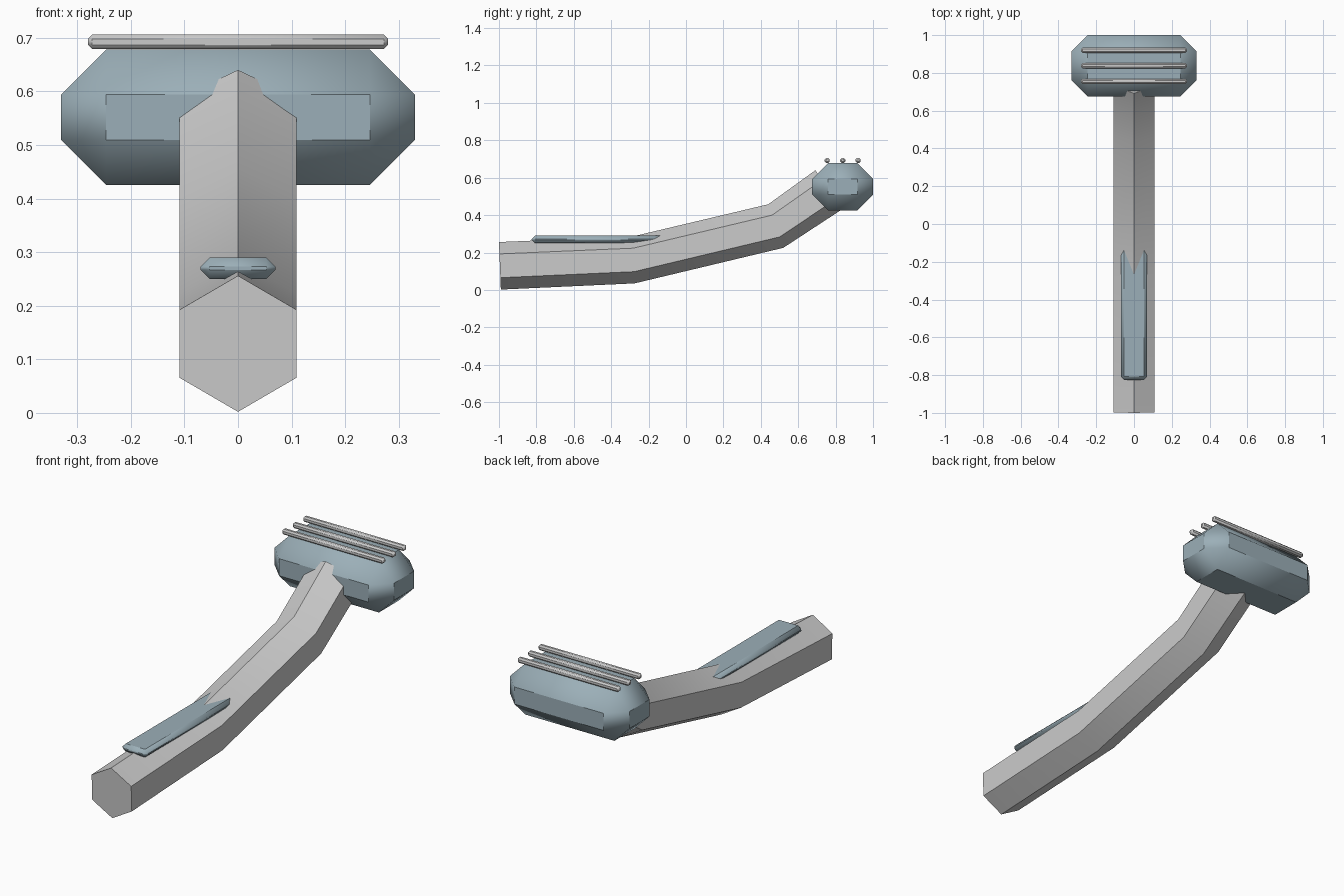
import bpy, bmesh, math
from mathutils import Vector

if "Cube" in bpy.data.objects:
    bpy.data.objects.remove(bpy.data.objects["Cube"])

# Blue-grey plastic for head and grip
blue = bpy.data.materials.new("blue_grey")
blue.diffuse_color = (0.33, 0.43, 0.48, 1)
blue.use_nodes = True
blue.node_tree.nodes["Principled BSDF"].inputs["Base Color"].default_value = blue.diffuse_color


def finish(name, bm, mat=None):
    bmesh.ops.recalc_face_normals(bm, faces=bm.faces)
    mesh = bpy.data.meshes.new(name)
    bm.to_mesh(mesh)
    bm.free()
    ob = bpy.data.objects.new(name, mesh)
    bpy.context.collection.objects.link(ob)
    if mat:
        mesh.materials.append(mat)
    bpy.ops.object.select_all(action='DESELECT')
    ob.select_set(True)
    bpy.context.view_layer.objects.active = ob
    bpy.ops.object.shade_smooth_by_angle(angle=math.radians(40))
    return ob


def chamfer_box(name, lo, hi, bevel, mat=None):
    lo, hi = Vector(lo), Vector(hi)
    bm = bmesh.new()
    bmesh.ops.create_cube(bm, size=1)
    bmesh.ops.scale(bm, vec=hi - lo, verts=bm.verts)
    bmesh.ops.translate(bm, vec=(lo + hi) / 2, verts=bm.verts)
    bmesh.ops.bevel(bm, geom=bm.edges[:], offset=bevel, offset_type='OFFSET',
                    segments=1, profile=0.5, affect='EDGES')
    return finish(name, bm, mat)


# Handle: hexagonal section lofted along a bent path (top ridge, bottom ridge)
stations = [((-1.0, 0.256), (-0.99, 0.002)),
            ((-0.285, 0.286), (-0.275, 0.035)),
            ((0.44, 0.458), (0.52, 0.225)),
            ((0.692, 0.64), (0.838, 0.433))]
section = [(0, 0), (0.109, 0.25), (0.109, 0.75), (0, 1), (-0.109, 0.75), (-0.109, 0.25)]
bm = bmesh.new()
rings = []
for top, bottom in stations:
    t, b = Vector(top), Vector(bottom)
    rings.append([bm.verts.new((x, *t.lerp(b, f))) for x, f in section])
for a, b in zip(rings, rings[1:]):
    for i in range(6):
        j = (i + 1) % 6
        bm.faces.new((a[i], a[j], b[j], b[i]))
bm.faces.new(rings[0])
bm.faces.new(rings[-1])
finish("handle", bm)

# Head, and thumb grip sunk into the handle ridge
chamfer_box("head", (-0.33, 0.675, 0.425), (0.33, 1.0, 0.678), 0.084, blue)
chamfer_box("grip_pad", (-0.07, -0.825, 0.25), (0.07, -0.12, 0.29), 0.017, blue)

# Three blades across the head
for n, y in enumerate((0.755, 0.838, 0.92)):
    chamfer_box(f"blade_{n + 1}", (-0.28, y - 0.0135, 0.679),
                (0.28, y + 0.0135, 0.706), 0.008)
